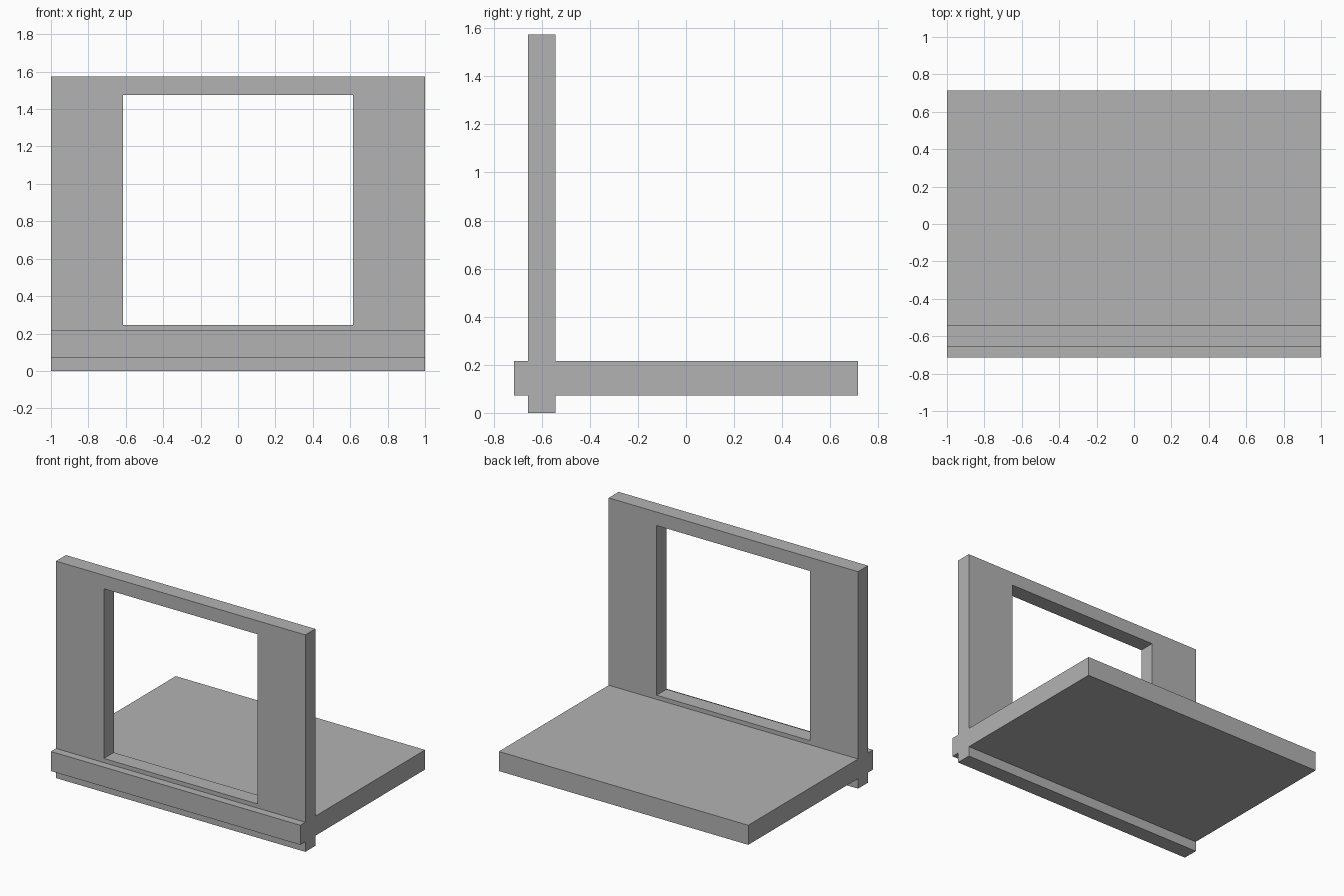
import bpy
import bmesh

cube = bpy.data.objects.get("Cube")
if cube:
    bpy.data.objects.remove(cube, do_unlink=True)

# Main dimensions
HALF_WIDTH = 1.0
SLAB_Y, SLAB_Z = (-0.715, 0.715), (0.073, 0.215)
PANEL_Y, PANEL_Z = (-0.657, -0.543), (0.0, 1.573)
WINDOW_X, WINDOW_Z = 0.616, (0.245, 1.475)

grey = bpy.data.materials.new("plain grey")
grey.use_nodes = True
colour = (0.45, 0.45, 0.45, 1.0)
grey.diffuse_color = colour
grey.node_tree.nodes["Principled BSDF"].inputs["Base Color"].default_value = colour


def extrude_profile(name, profile, half_width):
    """Extrude a closed (y, z) outline along x, centred on x = 0."""
    bm = bmesh.new()
    face = bm.faces.new([bm.verts.new((-half_width, y, z)) for y, z in profile])
    result = bmesh.ops.extrude_face_region(bm, geom=[face])
    moved = [v for v in result["geom"] if isinstance(v, bmesh.types.BMVert)]
    bmesh.ops.translate(bm, verts=moved, vec=(2 * half_width, 0, 0))
    bmesh.ops.recalc_face_normals(bm, faces=bm.faces)
    mesh = bpy.data.meshes.new(name)
    bm.to_mesh(mesh)
    bm.free()
    mesh.materials.append(grey)
    obj = bpy.data.objects.new(name, mesh)
    bpy.context.collection.objects.link(obj)
    return obj


# Slab and upright panel as one cross-shaped section
(sy0, sy1), (sz0, sz1) = SLAB_Y, SLAB_Z
(py0, py1), (pz0, pz1) = PANEL_Y, PANEL_Z
section = [
    (py0, pz0), (py1, pz0), (py1, sz0), (sy1, sz0), (sy1, sz1), (py1, sz1),
    (py1, pz1), (py0, pz1), (py0, sz1), (sy0, sz1), (sy0, sz0), (py0, sz0),
]
body = extrude_profile("slab_with_window_panel", section, HALF_WIDTH)

# Window opening through the panel
wz0, wz1 = WINDOW_Z
opening = [(py0 - 0.1, wz0), (py1 + 0.1, wz0), (py1 + 0.1, wz1), (py0 - 0.1, wz1)]
cutter = extrude_profile("window_cutter", opening, WINDOW_X)
cutter.hide_render = True

cut = body.modifiers.new("window opening", 'BOOLEAN')
cut.operation = 'DIFFERENCE'
cut.solver = 'EXACT'
cut.object = cutter
bpy.context.view_layer.objects.active = body
bpy.ops.object.modifier_apply(modifier=cut.name)
bpy.data.objects.remove(cutter, do_unlink=True)
